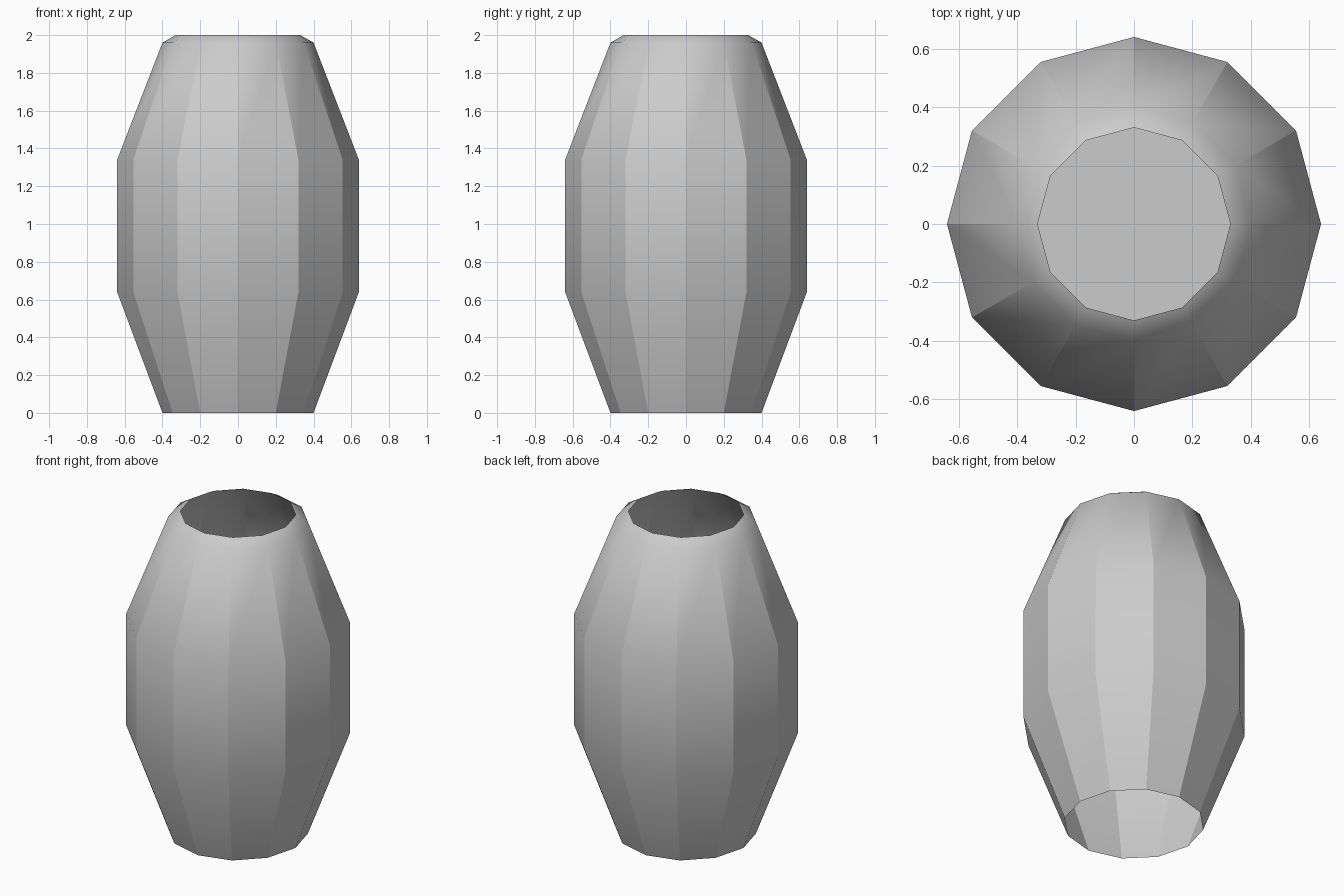
import bpy
import bmesh
from math import cos, sin, tau

SIDES = 12
cube = bpy.data.objects.get("Cube")
if cube:
    bpy.data.objects.remove(cube, do_unlink=True)

grey = bpy.data.materials.new("plain grey")
grey.use_nodes = True
colour = (0.6, 0.6, 0.6, 1)
grey.diffuse_color = colour
grey.node_tree.nodes["Principled BSDF"].inputs["Base Color"].default_value = colour


def ring(bm, radius, z):
    return [bm.verts.new((radius * cos(tau * i / SIDES), radius * sin(tau * i / SIDES), z))
            for i in range(SIDES)]


def finish(bm, name):
    mesh = bpy.data.meshes.new(name)
    bm.to_mesh(mesh)
    bm.free()
    mesh.materials.append(grey)
    obj = bpy.data.objects.new(name, mesh)
    bpy.context.collection.objects.link(obj)


# Faceted open shell with a rounded-in lip
profile = [(0.40, 0), (0.64, 0.64), (0.64, 1.34), (0.40, 1.96), (0.33, 2.0)]
bm = bmesh.new()
rings = [ring(bm, r, z) for r, z in profile]
for low, high in zip(rings, rings[1:]):
    for i in range(SIDES):
        j = (i + 1) % SIDES
        bm.faces.new((low[i], low[j], high[j], high[i])).smooth = True

# Crisp facet edges up the wall, soft bends between the bands and on the lip
for edge in bm.edges:
    heights = sorted(v.co.z for v in edge.verts)
    if heights[1] - heights[0] > 0.1:
        edge.smooth = False
finish(bm, "vase_shell")

# Inner floor
bm = bmesh.new()
bm.faces.new(ring(bm, 0.635, 1.0))
finish(bm, "inner_floor")
